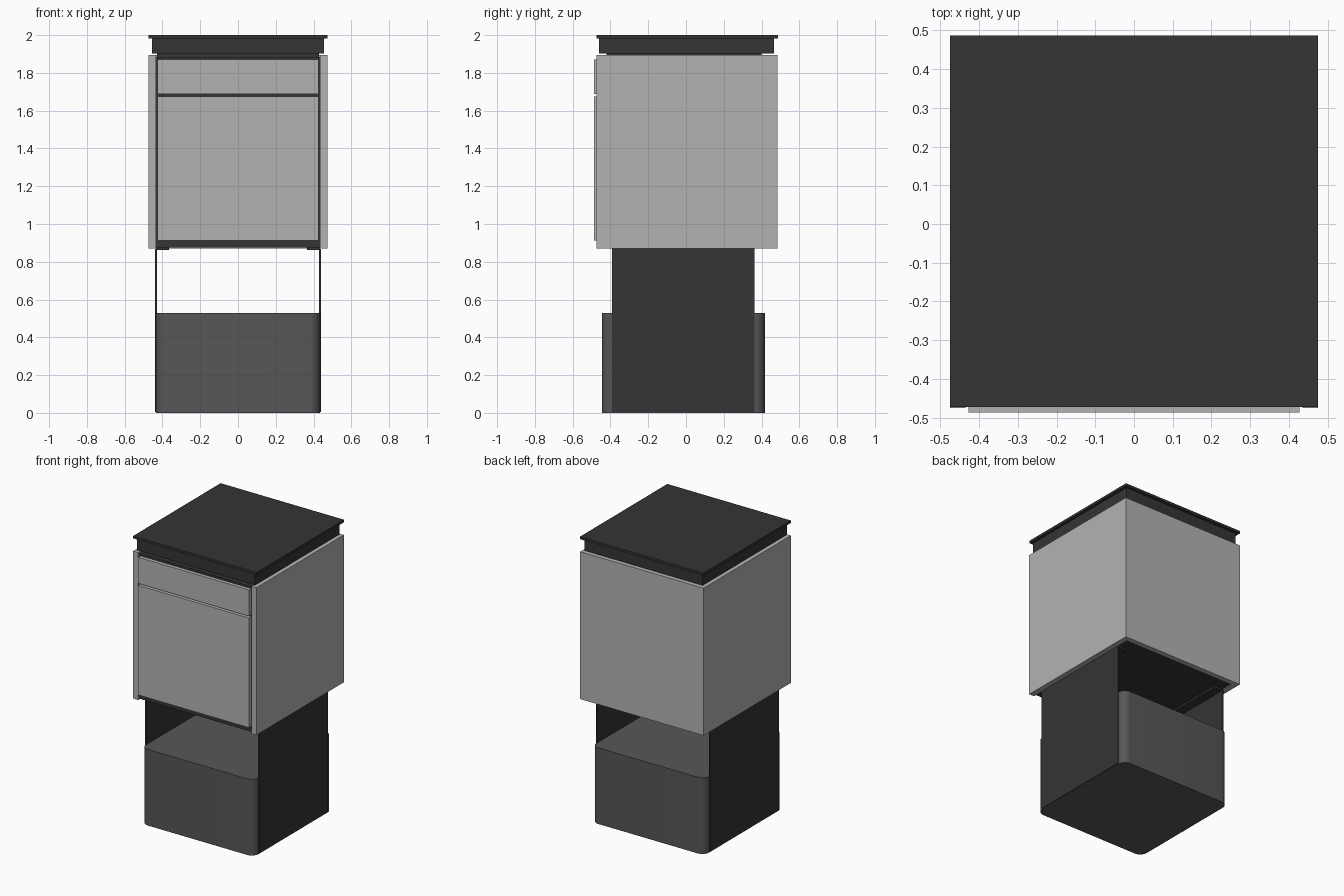
import bpy, bmesh

if "Cube" in bpy.data.objects:
    bpy.data.objects.remove(bpy.data.objects["Cube"])


def material(name, v):
    m = bpy.data.materials.new(name)
    m.diffuse_color = (v, v, v, 1)
    m.use_nodes = True
    m.node_tree.nodes["Principled BSDF"].inputs["Base Color"].default_value = m.diffuse_color
    return m


DARK = material("dark_grey", 0.035)
MID = material("mid_grey", 0.095)
LIGHT = material("light_grey", 0.45)


def box(name, x, y, z, mat, corner=0):
    """Box from (min, max) ranges; corner rounds the vertical edges."""
    bm = bmesh.new()
    bmesh.ops.create_cube(bm, size=1)
    for v in bm.verts:
        v.co = [r[0] if c < 0 else r[1] for c, r in zip(v.co, (x, y, z))]
    if corner:
        edges = [e for e in bm.edges
                 if abs(e.verts[0].co.z - e.verts[1].co.z) > 0.01]
        bmesh.ops.bevel(bm, geom=edges, offset=corner, segments=8,
                        profile=0.5, affect='EDGES')
    me = bpy.data.meshes.new(name)
    bm.to_mesh(me)
    bm.free()
    me.materials.append(mat)
    ob = bpy.data.objects.new(name, me)
    bpy.context.collection.objects.link(ob)
    if corner:
        bpy.context.view_layer.objects.active = ob
        ob.select_set(True)
        bpy.ops.object.shade_smooth_by_angle()
        ob.select_set(False)
    return ob


def pair(name, x, y, z, mat):
    """Mirrored left and right copies of a box."""
    box(name + "_right", x, y, z, mat)
    box(name + "_left", (-x[1], -x[0]), y, z, mat)


# Top slab and the recessed neck under it
box("top_slab", (-.475, .475), (-.473, .487), (1.983, 2.0), DARK)
box("top_neck", (-.455, .455), (-.461, .467), (1.902, 1.983), DARK)
box("neck_core", (-.43, .43), (-.42, .40), (1.87, 1.902), DARK)

# Cabinet: dark carcass wrapped by light side and back panels
box("carcass", (-.435, .435), (-.462, .447), (.875, 1.885), DARK)
pair("side_panel", (.435, .475), (-.475, .485), (.87, 1.895), LIGHT)
box("back_panel", (-.435, .435), (.447, .485), (.87, 1.895), LIGHT)

# Drawer and door fronts standing slightly proud
box("drawer_front", (-.427, .427), (-.487, -.462), (1.688, 1.87), LIGHT)
box("door_front", (-.427, .427), (-.487, -.462), (.912, 1.675), LIGHT)

# Pedestal side plates with mounting flanges
pair("support_plate", (.43, .44), (-.393, .363), (.005, .868), DARK)
pair("mounting_flange", (.365, .435), (-.393, .363), (.862, .875), DARK)

# Rounded base block
box("base_block", (-.434, .434), (-.445, .417), (0, .53), MID, corner=.053)
